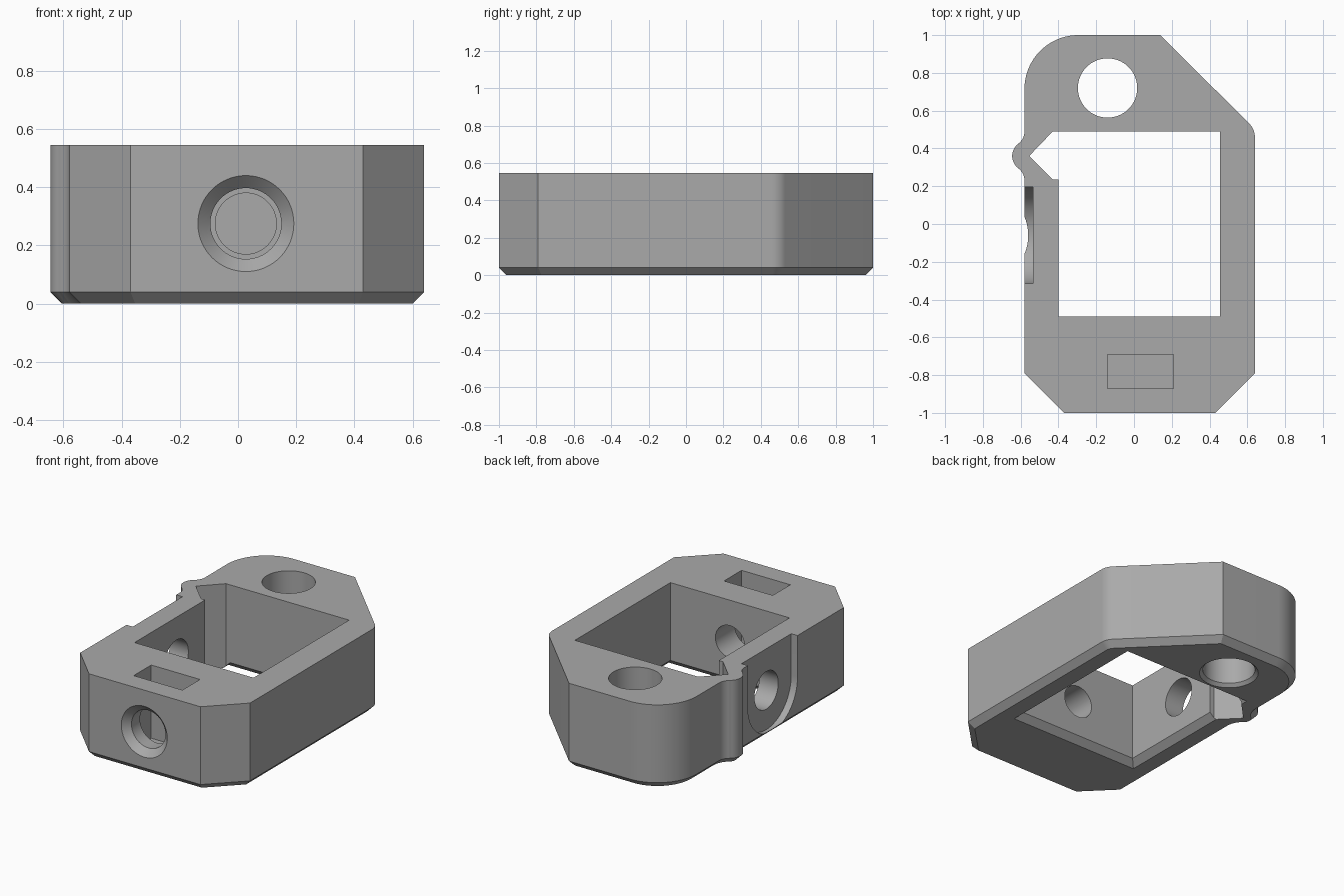
import bpy, bmesh
from math import sin, cos, radians
from mathutils import Vector

cube = bpy.data.objects.get("Cube")
if cube:
    bpy.data.objects.remove(cube, do_unlink=True)

HEIGHT, CHAMFER = 0.545, 0.04

grey = bpy.data.materials.new("plain grey")
grey.use_nodes = True
grey.diffuse_color = (0.4, 0.4, 0.4, 1)
grey.node_tree.nodes["Principled BSDF"].inputs["Base Color"].default_value = (0.4, 0.4, 0.4, 1)


def arc(cx, cy, r, start, end, n=10):
    angles = [radians(start + (end - start) * i / n) for i in range(n + 1)]
    return [(cx + r * cos(a), cy + r * sin(a)) for a in angles]


def circle(cx, cy, r):
    return arc(cx, cy, r, 0, 360, 64)[:-1]


def rect(x0, x1, y0, y1, grow=0.0):
    x0, x1, y0, y1 = x0 - grow, x1 + grow, y0 - grow, y1 + grow
    return [(x0, y0), (x1, y0), (x1, y1), (x0, y1)]


def inset(points, d):
    """Mitred inward offset of a counter-clockwise outline."""
    result = []
    for i, p in enumerate(points):
        a, b, c = Vector(points[i - 1]), Vector(p), Vector(points[(i + 1) % len(points)])
        u, v = (b - a).normalized(), (c - b).normalized()
        n1, n2 = Vector((-u.y, u.x)), Vector((-v.y, v.x))
        result.append(tuple(b + (n1 + n2) * d / (1 + n1.dot(n2))))
    return result


# Each axis mapping turns profile coordinates (u, v) and a depth h into a point
def along_x(u, v, h): return (h, u, v)
def along_y(u, v, h): return (u, h, v)
def along_z(u, v, h): return (u, v, h)


def loft(name, layers, place=along_z):
    """Solid through a list of (profile, depth) layers."""
    bm = bmesh.new()
    rings = [[bm.verts.new(place(u, v, h)) for u, v in prof] for prof, h in layers]
    bm.faces.new(rings[0])
    bm.faces.new(rings[-1])
    for low, high in zip(rings, rings[1:]):
        for i in range(len(low)):
            j = (i + 1) % len(low)
            bm.faces.new((low[i], low[j], high[j], high[i]))
    bmesh.ops.recalc_face_normals(bm, faces=bm.faces)
    mesh = bpy.data.meshes.new(name)
    bm.to_mesh(mesh)
    bm.free()
    mesh.materials.append(grey)
    obj = bpy.data.objects.new(name, mesh)
    bpy.context.collection.objects.link(obj)
    return obj


# Body outline: cut front corners, rounded rear lobe, small bump on the side wall
outline = [(-0.37, -1), (0.43, -1), (0.64, -0.79)]
outline += arc(0.54, 0.46, 0.1, 0, 45)
outline += [(0.14, 1)]
outline += arc(-0.295, 0.715, 0.285, 90, 180, 24)
outline += arc(-0.66, 0.49, 0.08, 0, -53)
outline += arc(-0.565, 0.36, 0.08, 127, 233, 16)
outline += arc(-0.66, 0.23, 0.08, 53, 0)
outline += [(-0.58, -0.79)]
body = loft("bracket_body", [(inset(outline, CHAMFER), 0), (outline, CHAMFER), (outline, HEIGHT)])

# Cutters
window = (-0.40, 0.455, -0.49, 0.49)
notch = [(-0.3, 0.235), (-0.3, 0.49), (-0.43, 0.49), (-0.555, 0.36), (-0.43, 0.235)]
bore_x, mid_z, side_y = 0.027, 0.275, -0.06
recess = arc(side_y, mid_z, 0.255, 180, 360, 40) + [(side_y + 0.255, 0.7), (side_y - 0.255, 0.7)]


def bore(r):
    return circle(bore_x, mid_z, r)


def post(r):
    return circle(-0.14, 0.72, r)


cutters = [
    loft("window_cutter", [(rect(*window, 0.06), -0.02), (rect(*window), CHAMFER), (rect(*window), 0.7)]),
    loft("notch_cutter", [(notch, -0.1), (notch, 0.7)]),
    loft("post_hole_cutter", [(post(0.197), -0.02), (post(0.157), 0.02), (post(0.157), 0.7)]),
    loft("nut_slot_cutter", [(rect(-0.14, 0.21, -0.87, -0.69), z) for z in (0.07, 0.7)]),
    loft("screw_head_cutter", [(bore(0.185), -1.02), (bore(0.122), -0.957), (bore(0.122), -0.8)], along_y),
    loft("screw_bore_cutter", [(bore(0.105), -0.85), (bore(0.105), -0.3)], along_y),
    loft("side_recess_cutter", [(recess, -0.75), (recess, -0.535)], along_x),
    loft("side_hole_cutter", [(circle(side_y, mid_z, 0.122), x) for x in (-0.7, -0.2)], along_x),
]

bpy.ops.object.select_all(action='DESELECT')
bpy.context.view_layer.objects.active = body
body.select_set(True)
for cutter in cutters:
    cutter.hide_render = True
    mod = body.modifiers.new(cutter.name, 'BOOLEAN')
    mod.operation, mod.solver, mod.object = 'DIFFERENCE', 'EXACT', cutter
    bpy.ops.object.modifier_apply(modifier=mod.name)
    bpy.data.objects.remove(cutter, do_unlink=True)

bpy.ops.object.shade_smooth_by_angle(angle=radians(25))
